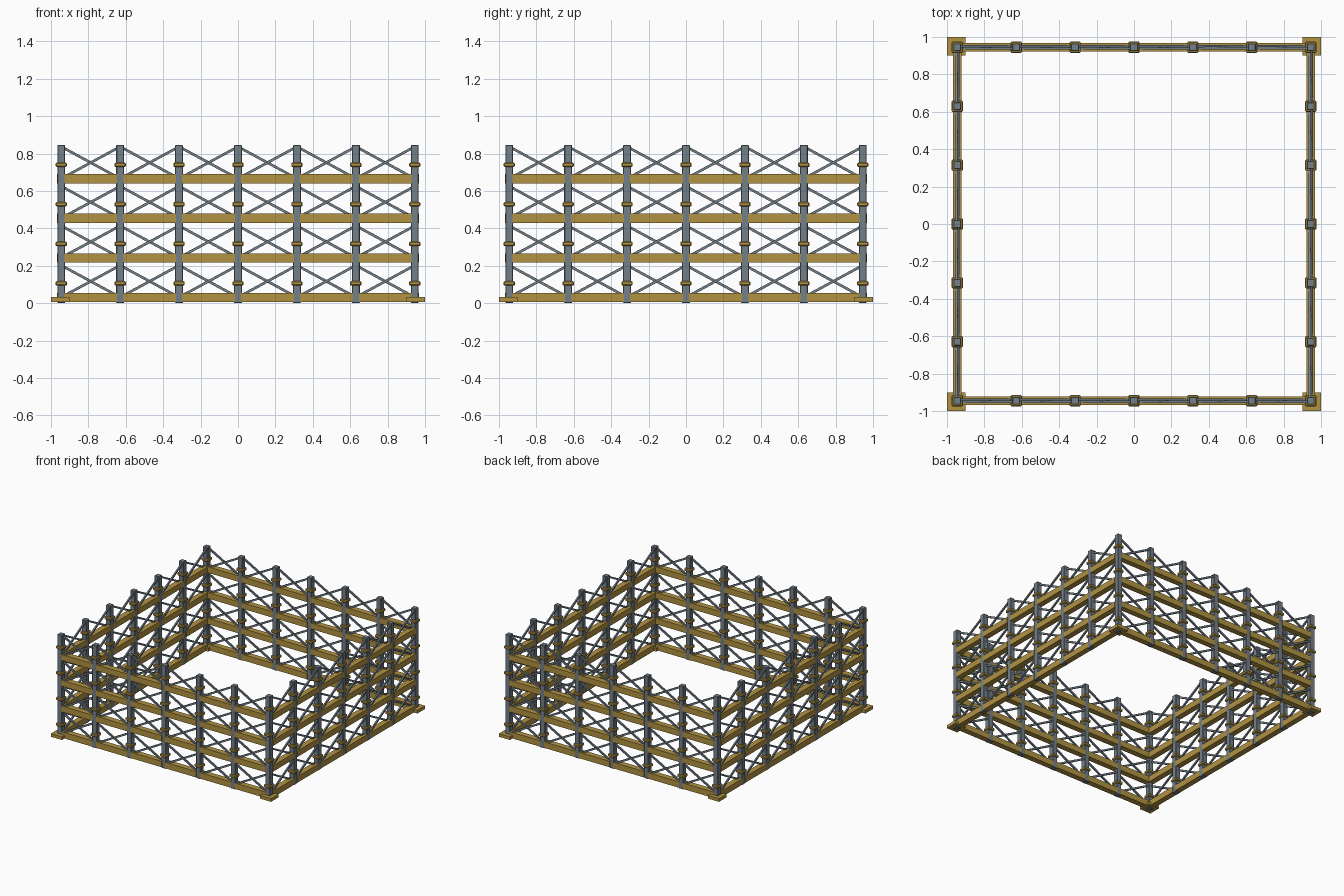
import bpy, bmesh, math
from mathutils import Matrix, Vector

if "Cube" in bpy.data.objects:
    bpy.data.objects.remove(bpy.data.objects["Cube"])

R = 0.945          # wall centre line
BAYS = 6
STEP = 2 * R / BAYS
TIERS = 4
TIER_H = 0.2115


def material(name, rgb):
    m = bpy.data.materials.new(name)
    m.diffuse_color = (*rgb, 1)
    m.use_nodes = True
    m.node_tree.nodes["Principled BSDF"].inputs["Base Color"].default_value = m.diffuse_color
    return m


steel = material("steel grey", (0.175, 0.215, 0.25))
timber = material("ochre timber", (0.44, 0.29, 0.055))


def box(bm, centre, size, turn=Matrix.Identity(4)):
    bmesh.ops.create_cube(
        bm, size=1.0,
        matrix=Matrix.Translation(centre) @ turn @ Matrix.Diagonal((*size, 1)))


def finish(bm, name, mat, bevel=0):
    mesh = bpy.data.meshes.new(name)
    bm.to_mesh(mesh)
    bm.free()
    mesh.materials.append(mat)
    ob = bpy.data.objects.new(name, mesh)
    bpy.context.collection.objects.link(ob)
    if bevel:
        mod = ob.modifiers.new("edge chamfer", "BEVEL")
        mod.width = bevel
        mod.segments = 1
    return ob


def post(bm, x):
    box(bm, (x, -R, TIER_H * 2), (0.042, 0.042, TIER_H * 4))


def clamp(bm, x):
    for t in range(TIERS):
        box(bm, (x, -R, (t + 0.5) * TIER_H), (0.06, 0.06, 0.024))


def beam(bm, x):
    # one short beam per bay, its ends let into the posts
    for t in range(TIERS):
        box(bm, (x + STEP / 2, -R, 0.031 + t * TIER_H), (STEP - 0.033, 0.047, 0.049))


def brace(bm, x):
    # crossed rods lying side by side in each bay
    dx, dz = STEP - 0.02, 0.16
    for t in range(TIERS):
        for s in (-1, 1):
            turn = Matrix.Rotation(s * math.atan2(dz, dx), 4, "Y")
            box(bm, (x + STEP / 2, -R + s * 0.006, 0.117 + t * TIER_H),
                (math.hypot(dx, dz), 0.012, 0.014), turn)


# The four walls are quarter turns of the front wall
walls = (("front", 0), ("right", 90), ("back", 180), ("left", 270))
parts = (("posts", post, steel, 0.003), ("clamps", clamp, timber, 0.005),
         ("beams", beam, timber, 0), ("braces", brace, steel, 0))
for side, angle in walls:
    for name, make, mat, bevel in parts:
        bm = bmesh.new()
        for i in range(BAYS):
            make(bm, -R + i * STEP)
        ob = finish(bm, f"{side}_{name}", mat, bevel)
        ob.rotation_euler.z = math.radians(angle)

# Corner foot plates
bm = bmesh.new()
for sx in (-1, 1):
    for sy in (-1, 1):
        box(bm, (sx * 0.95, sy * 0.95, 0.019), (0.1, 0.1, 0.026))
finish(bm, "corner_foot_plates", timber)
